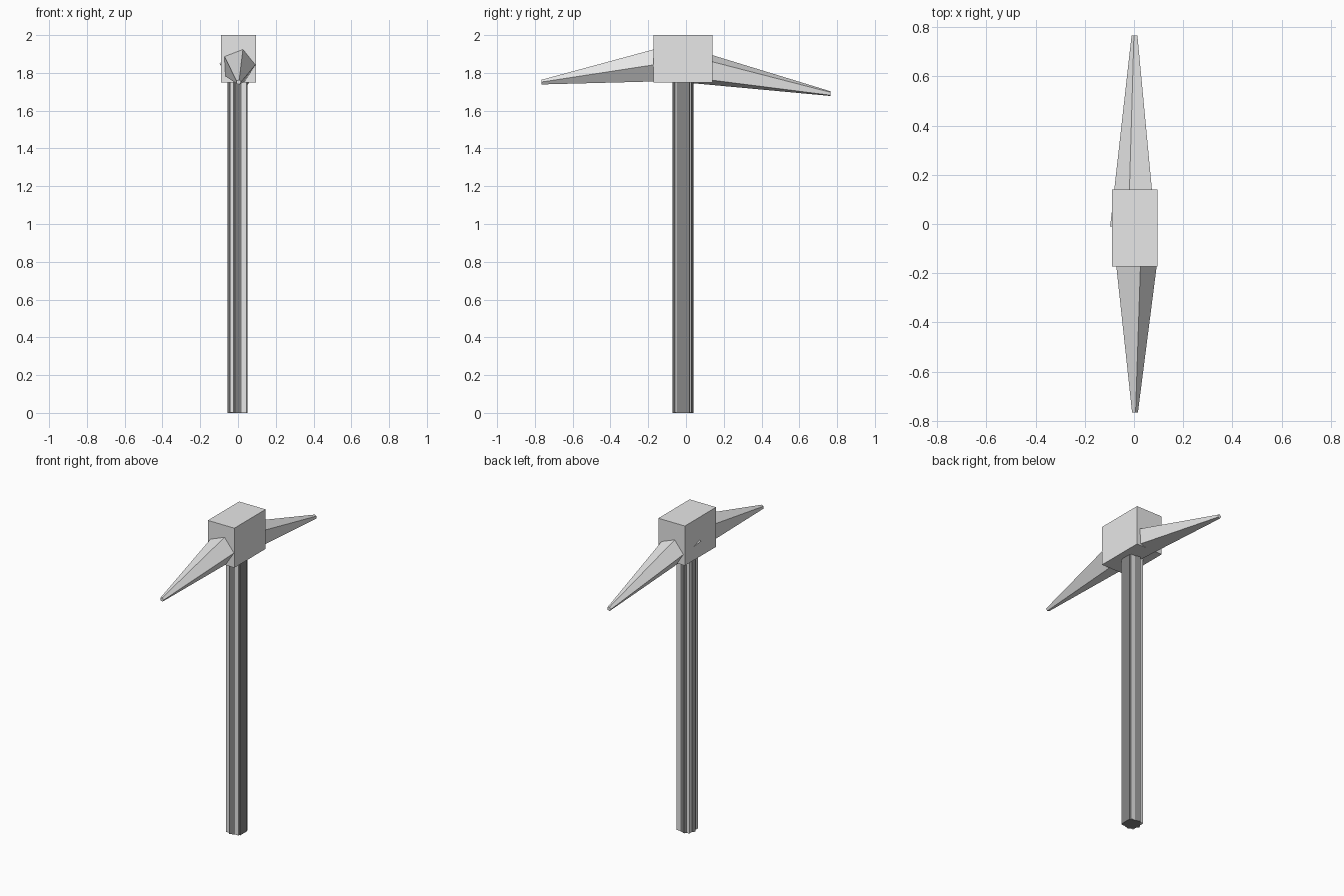
import bpy, bmesh, math

if "Cube" in bpy.data.objects:
    bpy.data.objects.remove(bpy.data.objects["Cube"])


def material(name, value):
    mat = bpy.data.materials.new(name)
    mat.diffuse_color = (value, value, value, 1)
    mat.use_nodes = True
    mat.node_tree.nodes["Principled BSDF"].inputs["Base Color"].default_value = mat.diffuse_color
    return mat


light_grey = material("light_grey", 0.8)
dark_grey = material("dark_grey", 0.24)


def loft(name, ring_a, ring_b, mat):
    """Closed solid between two matching rings of points."""
    bm = bmesh.new()
    a = [bm.verts.new(p) for p in ring_a]
    b = [bm.verts.new(p) for p in ring_b]
    n = len(a)
    bm.faces.new(a)
    bm.faces.new(b)
    for i in range(n):
        j = (i + 1) % n
        bm.faces.new((a[i], a[j], b[j], b[i]))
    bmesh.ops.recalc_face_normals(bm, faces=bm.faces)
    mesh = bpy.data.meshes.new(name)
    bm.to_mesh(mesh)
    bm.free()
    mesh.materials.append(mat)
    obj = bpy.data.objects.new(name, mesh)
    bpy.context.collection.objects.link(obj)
    return obj


def polygon(cx, cy, radius, start, sides=5):
    """Regular polygon as 2D points."""
    angles = [math.radians(start + 360 * i / sides) for i in range(sides)]
    return [(cx + radius * math.cos(t), cy + radius * math.sin(t)) for t in angles]


def upright(name, section, z0, z1, mat):
    return loft(name, [(x, y, z0) for x, y in section],
                [(x, y, z1) for x, y in section], mat)


def spike(name, root, tip, start):
    """Five-sided taper along y; each end is (y, z, radius)."""
    rings = [[(x, y, z) for x, z in polygon(0.003, zc, r, start)]
             for y, zc, r in (root, tip)]
    return loft(name, rings[0], rings[1], light_grey)


# Head block
block = [(-0.09, -0.172), (0.095, -0.172), (0.095, 0.14), (-0.09, 0.14)]
upright("head_block", block, 1.75, 2.0, light_grey)

# Handle: dark five-sided shaft with the corners of a light square core showing
upright("handle_shaft", polygon(0.003, -0.015, 0.058, 180), 0, 1.8, dark_grey)
upright("handle_core", polygon(0.001, -0.015, 0.0625, 45, 4), 0.001, 1.8, light_grey)

# Tapering spikes, rooted inside the block
spike("front_spike", (-0.15, 1.841, 0.092), (-0.765, 1.751, 0.013), 3)
spike("back_spike", (-0.01, 1.843, 0.1), (0.765, 1.69, 0.013), 33)
